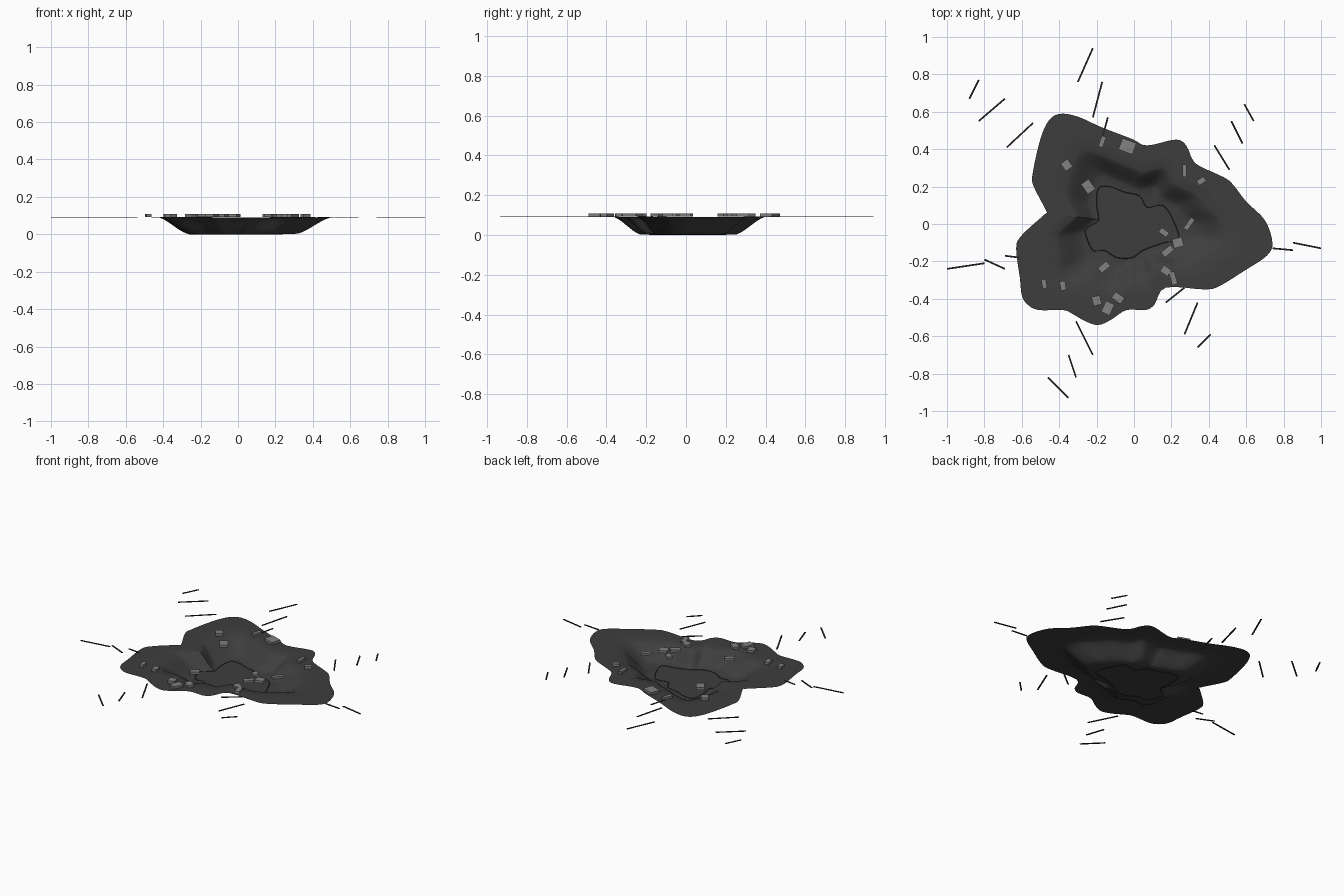
import bpy
import bmesh
import math
from mathutils import Matrix, Vector

default_cube = bpy.data.objects.get("Cube")
if default_cube:
    bpy.data.objects.remove(default_cube, do_unlink=True)

RIM_HEIGHT = 0.09


def make_material(name, value):
    material = bpy.data.materials.new(name)
    colour = (value, value, value, 1.0)
    material.diffuse_color = colour
    material.use_nodes = True
    shader = material.node_tree.nodes["Principled BSDF"]
    shader.inputs["Base Color"].default_value = colour
    shader.inputs["Roughness"].default_value = 0.9
    return material


scorched_earth = make_material("scorched earth grey", 0.048)
crack_black = make_material("crack charcoal", 0.02)
rubble_grey = make_material("rubble grey", 0.22)


def finish(bm, name, material, smooth=False):
    """Turn a bmesh into a linked object with one material."""
    mesh = bpy.data.meshes.new(name)
    bm.to_mesh(mesh)
    bm.free()
    mesh.materials.append(material)
    for polygon in mesh.polygons:
        polygon.use_smooth = smooth
    item = bpy.data.objects.new(name, mesh)
    bpy.context.scene.collection.objects.link(item)
    return item


def smooth_loop(points, steps):
    """Closed Catmull-Rom curve through points given in hundredths."""
    knots = [Vector(p) / 100 for p in points]
    count = len(knots)
    result = []
    for i in range(count):
        a, b, c, d = (knots[(i + k) % count] for k in (-1, 0, 1, 2))
        for step in range(steps):
            t = step / steps
            result.append(0.5 * (2 * b + (c - a) * t
                                 + (2 * a - 5 * b + 4 * c - d) * t ** 2
                                 + (3 * b - a - 3 * c + d) * t ** 3))
    return result


def radius_at(loop, direction):
    """Distance from the centre to a star-shaped loop along a direction."""
    for p, q in zip(loop, loop[1:] + loop[:1]):
        edge = q - p
        denominator = direction.x * edge.y - direction.y * edge.x
        if abs(denominator) < 1e-9:
            continue
        distance = (p.x * edge.y - p.y * edge.x) / denominator
        along = (p.x * direction.y - p.y * direction.x) / denominator
        if distance > 0 and -1e-6 <= along <= 1 + 1e-6:
            return distance
    return 0.2


# Ragged outer edge and floor edge, counter-clockwise
outer_edge = smooth_loop([
    (74, -10), (70, 2), (60, 12), (53, 21), (48, 25), (35, 31), (31, 35),
    (29, 40), (26, 44), (21, 45), (7, 42), (0, 45), (-5, 47), (-18, 52),
    (-29, 57), (-38, 59), (-44, 57), (-48, 51), (-51, 42), (-54, 28),
    (-54, 21), (-47, 7), (-48, 5), (-60, -6), (-63, -13), (-61, -29),
    (-60, -38), (-57, -43), (-51, -46), (-38, -46), (-33, -48), (-26, -52),
    (-19, -54), (-12, -51), (-4, -46), (6, -46), (11, -43), (17, -34),
    (38, -35), (46, -33), (59, -25), (71, -17)], 4)
floor_edge = smooth_loop([
    (24, -8), (20, 4), (15, 10), (7, 9), (3, 15), (-5, 17), (-13, 20),
    (-19, 19), (-20, 10), (-19, 2), (-25, -2), (-26, -5), (-22, -14),
    (-16, -14), (-9, -18), (-1, -18), (5, -14), (16, -10)], 5)

# Crater skin: flat apron, then a curved wall down to the floor edge
bm = bmesh.new()
WALL_TOP, WALL_BOTTOM = 0.67, 0.43
wall_steps = 8
scales = [1.0, 0.83] + [WALL_TOP + (WALL_BOTTOM - WALL_TOP) * i / wall_steps
                        for i in range(wall_steps + 1)]
rings = []
for scale in scales:
    t = min(1, max(0, (scale - WALL_BOTTOM) / (WALL_TOP - WALL_BOTTOM)))
    height = 0.003 + (RIM_HEIGHT - 0.003) * (0.5 * t + 0.5 * t * t * (3 - 2 * t))
    rings.append([bm.verts.new((p.x * scale, p.y * scale, height))
                  for p in outer_edge])
inner = []
for p in outer_edge:
    direction = p.normalized()
    reach = min(radius_at(floor_edge, direction), p.length * WALL_BOTTOM * 0.98)
    inner.append(bm.verts.new((*(direction * reach), 0.002)))
rings.append(inner)
for outside, inside in zip(rings, rings[1:]):
    for i in range(len(outside)):
        j = (i + 1) % len(outside)
        bm.faces.new((outside[i], outside[j], inside[j], inside[i]))
rim_line = [v.co.copy() for v in inner]
finish(bm, "crater_skin", scorched_earth, smooth=True)

# Crater floor
bm = bmesh.new()
bm.faces.new([bm.verts.new(co) for co in rim_line])
bmesh.ops.triangulate(bm, faces=bm.faces[:])
finish(bm, "crater_floor", scorched_earth)

# Dark seam around the floor
bm = bmesh.new()
seam = []
for co in rim_line:
    outward = Vector((co.x, co.y, 0)).normalized() * 0.002
    lift = Vector((0, 0, 0.002))
    seam.append([bm.verts.new(co + offset)
                 for offset in (outward, lift, -outward, -lift)])
for here, after in zip(seam, seam[1:] + seam[:1]):
    for k in range(4):
        n = (k + 1) % 4
        bm.faces.new((here[k], after[k], after[n], here[n]))
finish(bm, "floor_seam", crack_black)


def add_box(bm, x, y, z, size, angle):
    matrix = (Matrix.Translation((x, y, z)) @ Matrix.Rotation(angle, 4, "Z")
              @ Matrix.Diagonal((*size, 1)))
    bmesh.ops.create_cube(bm, size=1, matrix=matrix)


# Cracks radiating over the ground: start and end in hundredths
cracks = [
    (-22, 94, -30, 76), (-17, 76, -22, 57), (-14, 57, -18, 42),
    (-83, 77, -88, 67), (-69, 67, -83, 55), (-54, 54, -68, 41),
    (59, 64, 64, 55), (52, 55, 58, 43), (43, 42, 51, 29),
    (85, -10, 100, -13), (74, -13, 85, -14), (-100, -24, -80, -21),
    (-80, -19, -69, -24), (-69, -17, -61, -18), (-31, -52, -22, -70),
    (-35, -70, -31, -82), (-46, -82, -35, -93), (34, -42, 27, -59),
    (41, -59, 34, -66), (27, -34, 17, -42)]
bm = bmesh.new()
for x1, y1, x2, y2 in cracks:
    start, end = Vector((x1, y1)) / 100, Vector((x2, y2)) / 100
    run, middle = end - start, (start + end) / 2
    add_box(bm, middle.x, middle.y, RIM_HEIGHT + 0.001,
            (run.length, 0.009, 0.004), math.atan2(run.y, run.x))
finish(bm, "ground_cracks", crack_black)

# Rubble slabs: centre and size in hundredths, turn in degrees
rubble = [
    (-36, 31.5, 4.5, 5, 35), (-24.5, 20, 5, 6.5, 35), (-17, 44, 2.5, 6, -20),
    (-3.5, 41.5, 8, 6.5, -20), (27, 28.5, 2, 6.5, 0), (36, 23, 4.5, 3, 35),
    (29.5, 0, 2.5, 7, -35), (23.5, -10, 5.5, 5, 15), (16, -4.5, 5, 3, -35),
    (18, -14.5, 6.5, 3.5, 40), (17, -25, 5, 4, -35), (21, -29, 3, 7, 15),
    (-16, -23, 6, 3.5, 40), (-48, -32, 2.5, 5, 10), (-38, -33, 3, 5, 10),
    (-20, -41, 4.5, 5, 15), (-14, -45, 5, 6.5, -25), (-8.5, -39.5, 6, 4, -35)]
bm = bmesh.new()
for x, y, width, depth, turn in rubble:
    add_box(bm, x / 100, y / 100, RIM_HEIGHT + 0.01,
            (width / 100, depth / 100, 0.016), math.radians(turn))
finish(bm, "rubble_slabs", rubble_grey)
